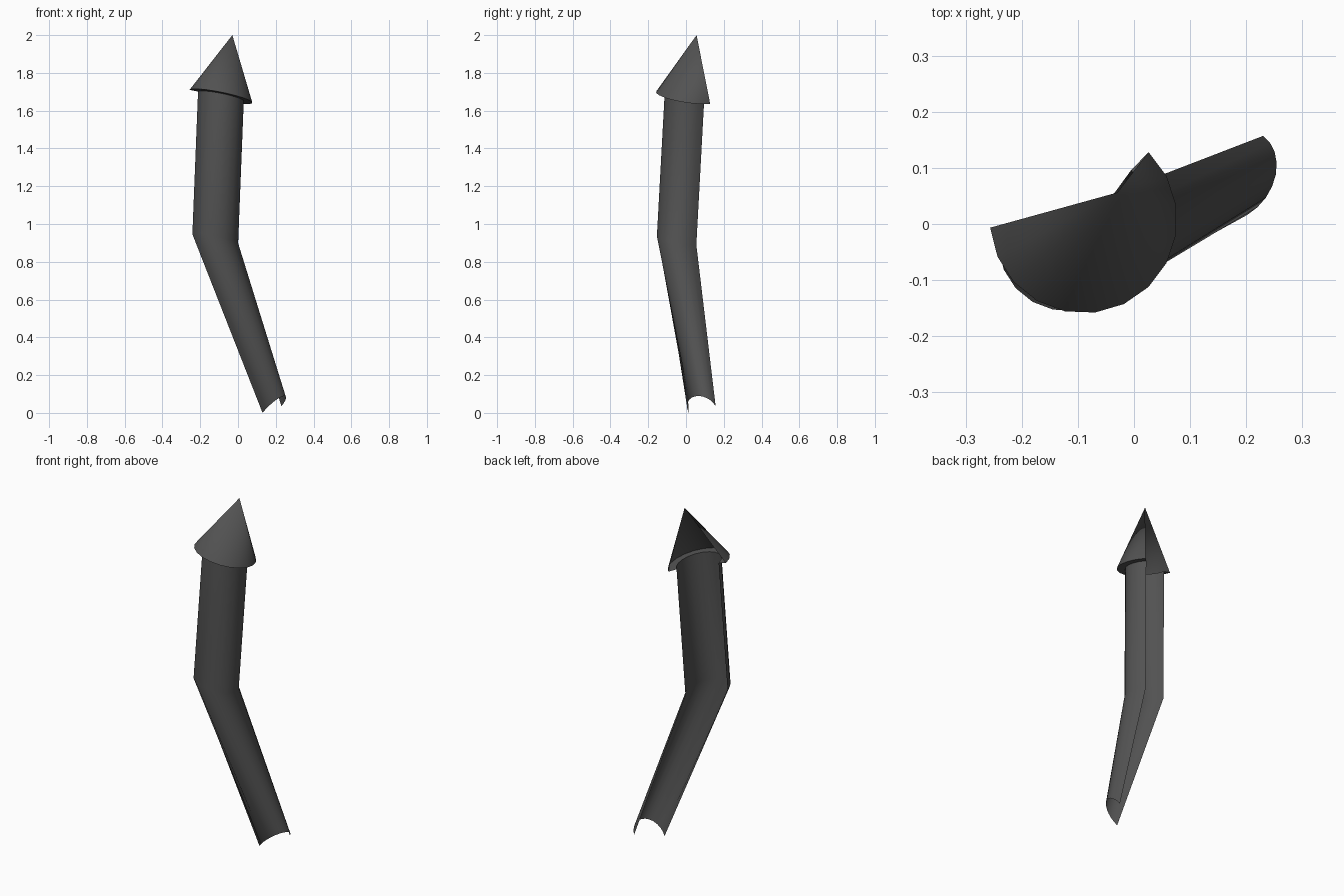
import bpy
import bmesh
from math import sin, cos, pi, radians
from mathutils import Vector

cube = bpy.data.objects.get("Cube")
if cube:
    bpy.data.objects.remove(cube, do_unlink=True)

SEGMENTS = 12
START, END = radians(185), radians(406)   # the shell is open towards the back

grey = bpy.data.materials.new("dark_grey")
grey.use_nodes = True
colour = (0.085, 0.085, 0.085, 1)
grey.diffuse_color = colour
grey.node_tree.nodes["Principled BSDF"].inputs["Base Color"].default_value = colour


def open_ring(centre, radius, slope):
    """Arc of a circle whose plane leans by slope in x and y."""
    points = []
    for i in range(SEGMENTS + 1):
        a = START + (END - START) * i / SEGMENTS
        x, y = radius * cos(a), radius * sin(a)
        points.append(Vector(centre) + Vector((x, y, x * slope[0] + y * slope[1])))
    return points


def half_ring(first, last, bulge):
    """Half circle from first to last, bowed out along bulge."""
    first, last, bulge = Vector(first), Vector(last), Vector(bulge)
    middle = (first + last) / 2
    return [middle + (first - middle) * cos(pi * i / SEGMENTS)
            + bulge * sin(pi * i / SEGMENTS) for i in range(SEGMENTS + 1)]


def loft(name, rings, tip=None):
    """Skin a list of rings from bottom to top, with an optional point on top."""
    bm = bmesh.new()
    rows = [[bm.verts.new(p) for p in ring] for ring in rings]
    for low, high in zip(rows, rows[1:]):
        for i in range(SEGMENTS):
            bm.faces.new((low[i], low[i + 1], high[i + 1], high[i]))
    if tip:
        top = bm.verts.new(tip)
        for a, b in zip(rows[-1], rows[-1][1:]):
            bm.faces.new((a, b, top))
    mesh = bpy.data.meshes.new(name)
    bm.to_mesh(mesh)
    bm.free()
    mesh.materials.append(grey)
    obj = bpy.data.objects.new(name, mesh)
    bpy.context.collection.objects.link(obj)
    bpy.ops.object.select_all(action='DESELECT')
    obj.select_set(True)
    bpy.context.view_layer.objects.active = obj
    bpy.ops.object.shade_smooth_by_angle(angle=radians(35))
    return obj


# Bent, tapering shaft
neck_centre, neck_slope = (-0.09, 0.008, 1.675), (-0.2, -0.14)
foot = half_ring((0.13, 0.015, 0.0), (0.23, 0.157, 0.035), (0.055, -0.039, 0.07))
bend = open_ring((-0.12, -0.033, 0.92), 0.122, (-0.2, -0.157))
neck = open_ring(neck_centre, 0.122, neck_slope)
loft("bent_shaft", [foot, bend, neck])

# Pointed head with a flat ring under its rim
rim = open_ring(neck_centre, 0.167, neck_slope)
loft("pointed_head", [neck, rim], tip=(-0.03, 0.056, 2.0))
